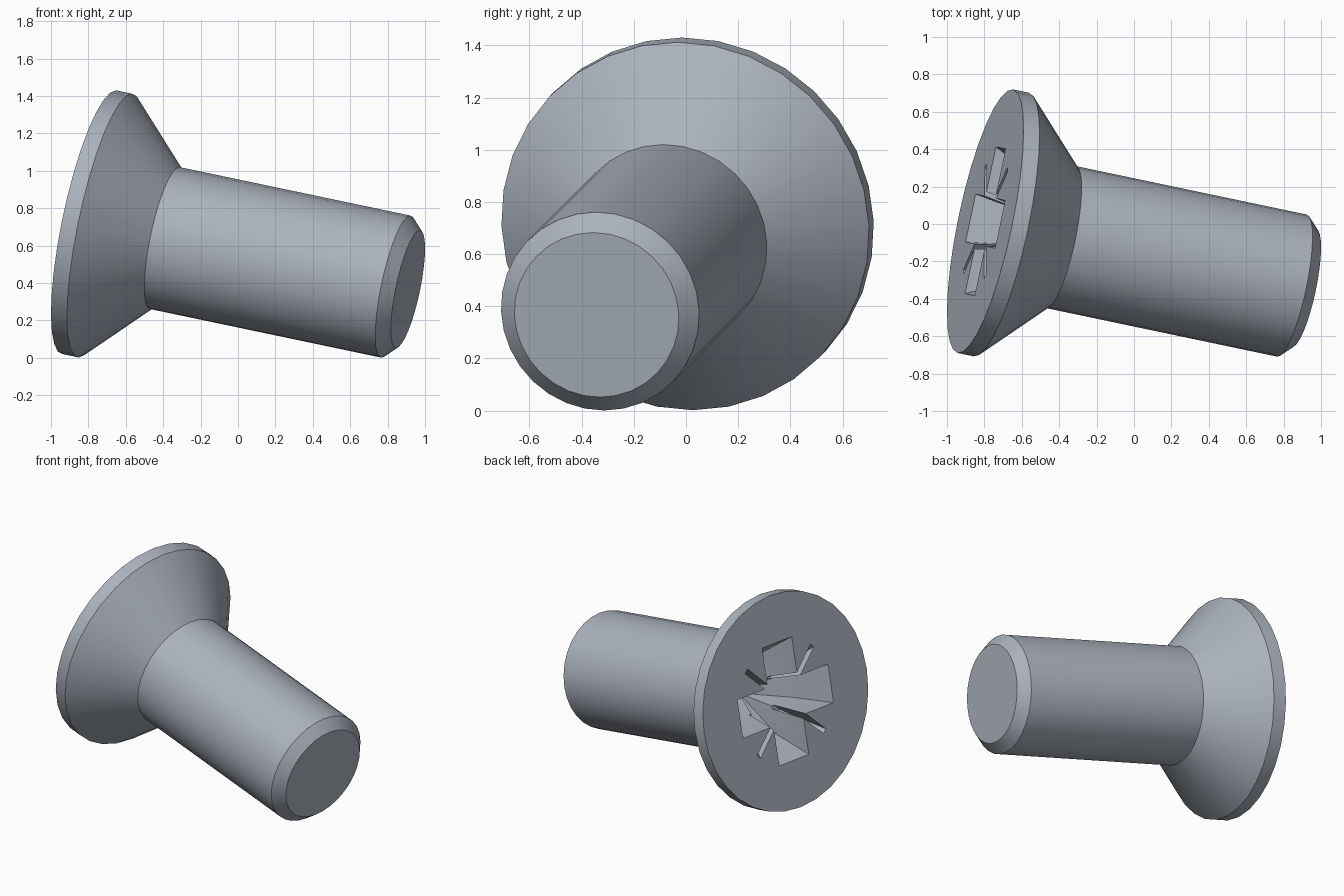
import bpy, bmesh
from math import cos, sin, pi
from mathutils import Matrix, Vector

cube = bpy.data.objects.get("Cube")
if cube:
    bpy.data.objects.remove(cube, do_unlink=True)

steel = bpy.data.materials.new("steel_grey")
steel.use_nodes = True
colour = (0.41, 0.45, 0.51, 1)
steel.diffuse_color = colour
steel.node_tree.nodes["Principled BSDF"].inputs["Base Color"].default_value = colour

# Tilted frame: local z runs from the head down the shank
axis = Vector((1, -0.21, -0.21)).normalized()
up = (Vector((0, 0, 1)) - axis * axis.z).normalized()
side = axis.cross(up)
frame = Matrix((up, side, axis)).transposed().to_4x4()
frame.translation = (-0.795, 0.015, 0.725)


def loft(name, rings, tip=None):
    """Solid skinned through rings of equal point count, ending flat or at a tip."""
    bm = bmesh.new()
    loops = [[bm.verts.new(p) for p in ring] for ring in rings]
    n = len(loops[0])
    for a, b in zip(loops, loops[1:]):
        for i in range(n):
            j = (i + 1) % n
            bm.faces.new((a[i], a[j], b[j], b[i]))
    bm.faces.new(loops[0])
    last = loops[-1]
    if tip:
        apex = bm.verts.new(tip)
        for i in range(n):
            bm.faces.new((last[i], last[(i + 1) % n], apex))
    else:
        bm.faces.new(last)
    bmesh.ops.recalc_face_normals(bm, faces=bm.faces)
    mesh = bpy.data.meshes.new(name)
    bm.to_mesh(mesh)
    bm.free()
    mesh.materials.append(steel)
    obj = bpy.data.objects.new(name, mesh)
    bpy.context.collection.objects.link(obj)
    obj.matrix_world = frame
    return obj


def circle(radius, z, n=32):
    return [(radius * cos(2 * pi * i / n), radius * sin(2 * pi * i / n), z) for i in range(n)]


def cross(length, half, z):
    points = []
    for q in range(4):
        turn = Matrix.Rotation(q * pi / 2, 3, 'Z')
        for p in ((length, -half), (length, half), (half, half)):
            points.append(turn @ Vector((p[0], p[1], z)))
    return points


def blade(turn, outer, half, z):
    corners = ((0.05, -half), (outer, -half), (outer, half), (0.05, half))
    return [turn @ Vector((x, y, z)) for x, y in corners]


# Screw body: rim, countersunk cone, shank and chamfered end
profile = ((0.72, 0), (0.72, 0.089), (0.388, 0.422), (0.388, 1.71), (0.322, 1.777))
screw = loft("countersunk_screw", [circle(r, z) for r, z in profile])

# Tapered cross recess with a conical floor, and four thin diagonal slots
cutters = [loft("cross_cutter", [cross(0.41, 0.134, -0.02), cross(0.28, 0.09, 0.25)],
                tip=(0, 0, 0.45))]
for q in range(4):
    turn = Matrix.Rotation(pi / 4 + q * pi / 2, 3, 'Z')
    cutters.append(loft("slot_cutter", [blade(turn, 0.43, 0.018, -0.02),
                                        blade(turn, 0.2, 0.014, 0.25)]))

bpy.context.view_layer.objects.active = screw
for cutter in cutters:
    cutter.hide_render = True
    mod = screw.modifiers.new("recess", 'BOOLEAN')
    mod.operation = 'DIFFERENCE'
    mod.solver = 'EXACT'
    mod.object = cutter
    bpy.ops.object.modifier_apply(modifier=mod.name)
    bpy.data.objects.remove(cutter, do_unlink=True)

# Smooth round surfaces, crisp edges
bpy.ops.object.select_all(action='DESELECT')
screw.select_set(True)
bpy.ops.object.shade_smooth_by_angle(angle=pi / 8)
